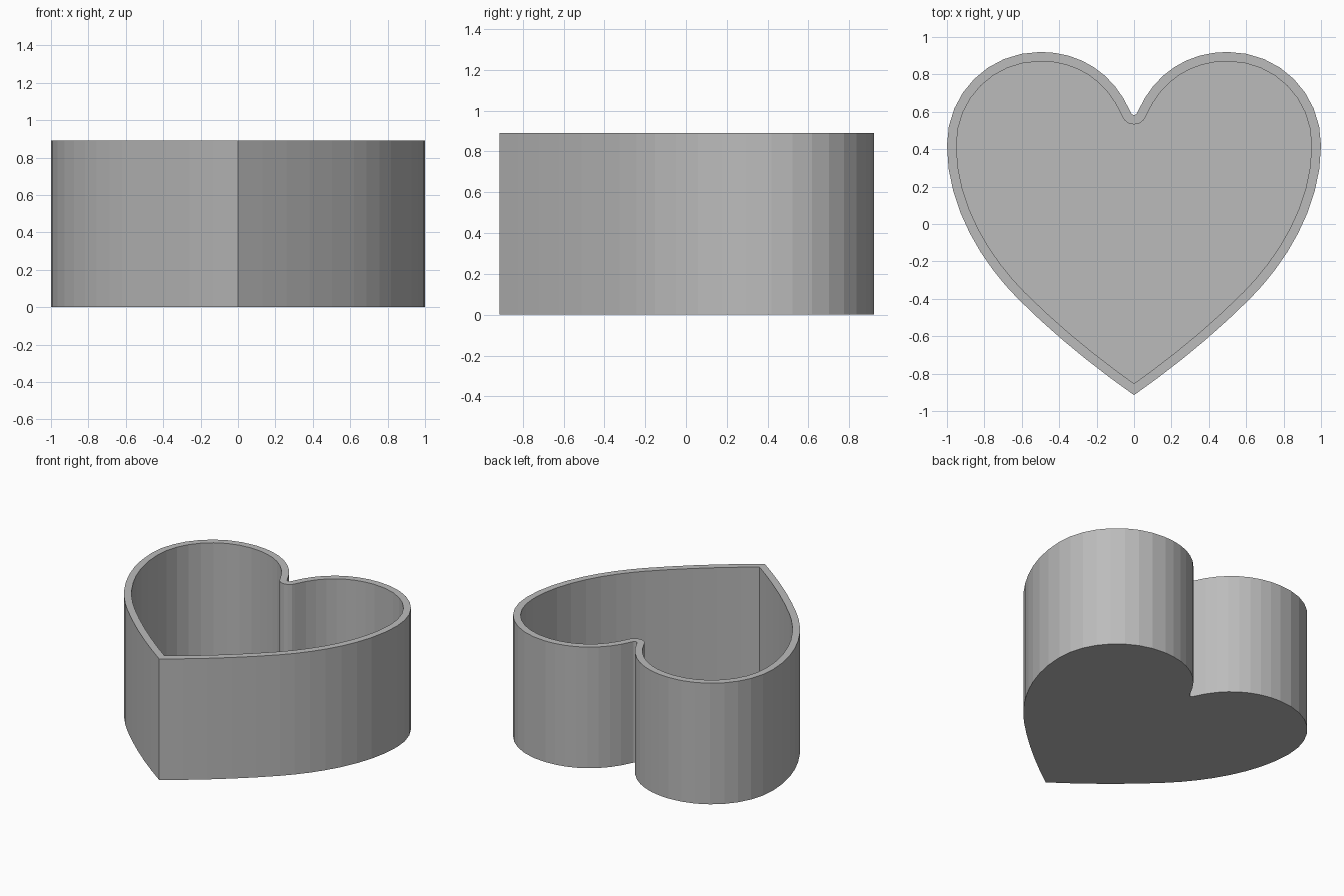
import bpy
import bmesh
from mathutils import Vector
from mathutils.geometry import interpolate_bezier

cube = bpy.data.objects.get("Cube")
if cube:
    bpy.data.objects.remove(cube, do_unlink=True)

HEIGHT, WALL, FLOOR = 0.89, 0.05, 0.05

# Half of the heart outline, from the notch round to the tip: curve points, steps
SEGMENTS = [
    ((0, 0.583), (0.008, 0.583), (0.013, 0.586), (0.018, 0.597), 3),
    ((0.018, 0.597), (0.11, 0.81), (0.29, 0.92), (0.5, 0.92), 8),
    ((0.5, 0.92), (0.78, 0.92), (1, 0.7), (1, 0.42), 8),
    ((1, 0.42), (1, 0.08), (0.8, -0.22), (0.62, -0.4), 8),
    ((0.62, -0.4), (0.43, -0.59), (0.22, -0.76), (0, -0.915), 5),
]


def heart_outline():
    half = []
    for a, b, c, d, steps in SEGMENTS:
        pts = interpolate_bezier(*(Vector(p) for p in (a, b, c, d)), steps + 1)
        half += [Vector((p[0], p[1])) for p in pts[:-1]]
    half.append(Vector(SEGMENTS[-1][3]))
    # Mirror, leaving out the notch and tip on the centre line
    return half + [Vector((-p.x, p.y)) for p in reversed(half[1:-1])]


def inset(loop, distance):
    """Mitred inward offset of a clockwise loop."""
    result = []
    for i, p in enumerate(loop):
        e1 = (p - loop[i - 1]).normalized()
        e2 = (loop[(i + 1) % len(loop)] - p).normalized()
        n1, n2 = Vector((e1.y, -e1.x)), Vector((e2.y, -e2.x))
        result.append(p + (n1 + n2) * distance / (1 + n1.dot(n2)))
    return result


grey = bpy.data.materials.new("grey")
grey.use_nodes = True
grey.diffuse_color = (0.5, 0.5, 0.5, 1)
grey.node_tree.nodes["Principled BSDF"].inputs["Base Color"].default_value = (0.5, 0.5, 0.5, 1)

# Open heart box: outer wall, rim, inner wall and floor as successive rings
outer = heart_outline()
inner = inset(outer, WALL)
bm = bmesh.new()
rings = [[bm.verts.new((p.x, p.y, z)) for p in loop]
         for loop, z in ((outer, 0), (outer, HEIGHT), (inner, HEIGHT), (inner, FLOOR))]
for low, high in zip(rings, rings[1:]):
    for i in range(len(low)):
        bm.faces.new((low[i - 1], low[i], high[i], high[i - 1]))
bm.faces.new(rings[0])
bm.faces.new(rings[-1])
bmesh.ops.recalc_face_normals(bm, faces=bm.faces)

mesh = bpy.data.meshes.new("heart_box")
bm.to_mesh(mesh)
bm.free()
mesh.materials.append(grey)
box = bpy.data.objects.new("heart_box", mesh)
bpy.context.collection.objects.link(box)
